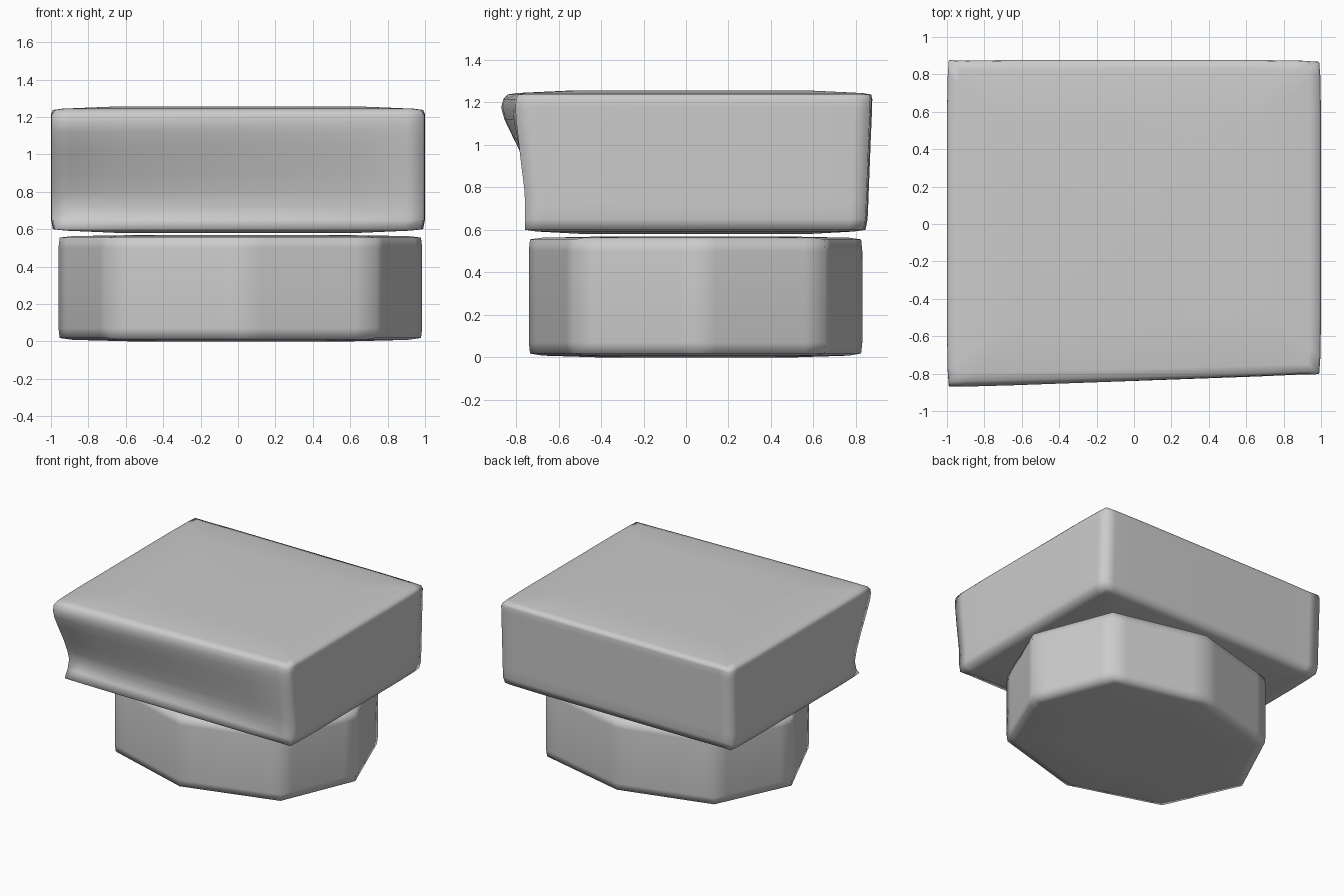
import bpy, bmesh
from mathutils import Vector

if "Cube" in bpy.data.objects:
    bpy.data.objects.remove(bpy.data.objects["Cube"])


def lerp(a, b, t):
    return a + (b - a) * t


def loft(name, rings):
    """Skin equal-length rings from bottom to top, capping both ends."""
    bm = bmesh.new()
    loops = [[bm.verts.new(p) for p in ring] for ring in rings]
    n = len(loops[0])
    for lo, hi in zip(loops, loops[1:]):
        for i in range(n):
            j = (i + 1) % n
            bm.faces.new((lo[i], lo[j], hi[j], hi[i]))
    bm.faces.new(loops[0][::-1])
    bm.faces.new(loops[-1])
    for f in bm.faces:
        f.smooth = True
    bmesh.ops.recalc_face_normals(bm, faces=bm.faces[:])
    mesh = bpy.data.meshes.new(name)
    bm.to_mesh(mesh)
    bm.free()
    obj = bpy.data.objects.new(name, mesh)
    bpy.context.collection.objects.link(obj)
    return obj


def inset(ring, s, z):
    """Shrink a ring toward its centre and place it at height z."""
    c = sum((Vector(p) for p in ring), Vector()) / len(ring)
    return [(lerp(c.x, p[0], s), lerp(c.y, p[1], s), z) for p in ring]


# Base: slightly stretched octagonal block with softened rims
corners = [(.985, .05), (.75, .655), (.02, .83), (-.69, .635),
           (-.96, .06), (-.70, -.52), (.01, -.74), (.74, -.53)]
plan = []
for k, a in enumerate(corners):
    b = corners[(k + 1) % 8]
    plan += [(lerp(a[0], b[0], t), lerp(a[1], b[1], t), 0) for t in (0, .15, .85)]
base_levels = [(.60, 0), (.92, .008), (.993, .018), (1, .07),
               (1, .50), (.993, .555), (.92, .563), (.60, .568)]
loft("base", [inset(plan, s, z) for s, z in base_levels])


# Upper slab: box with a slanted, concave front and a leaning back
def slab_ring(z, front_left, front_right, back, half):
    soft = .01
    steps = (-1, -.9, -.65, .65, .9)
    pts = []

    def bulge(t):
        return soft if abs(t) == 1 else soft * .4 if abs(t) == .9 else 0

    for t in steps:                                    # front
        y = lerp(front_left, front_right, (t + 1) / 2)
        pts.append((t * half + (soft if t == -1 else 0), y + bulge(t) * .5, z))
    for t in steps:                                    # right
        y = lerp(front_right, back, (t + 1) / 2)
        pts.append((half - bulge(t), y, z))
    for t in steps:                                    # back
        pts.append((-t * half - (soft if t == -1 else 0), back - bulge(t), z))
    for t in steps:                                    # left
        y = lerp(back, front_left, (t + 1) / 2)
        pts.append((-half + bulge(t), y, z))
    return pts


# height, front-left y, front-right y, back y, half width
profile = [(.60, -.745, -.757, .845, .99),
           (.65, -.695, -.757, .855, 1),
           (.72, -.675, -.757, .858, 1),
           (.80, -.70, -.762, .861, 1),
           (.90, -.745, -.775, .865, 1),
           (1.03, -.815, -.79, .870, 1),
           (1.12, -.86, -.80, .874, 1),
           (1.175, -.875, -.803, .876, 1),
           (1.215, -.865, -.80, .877, 1),
           (1.237, -.845, -.79, .872, .99)]
body = [slab_ring(*row) for row in profile]
bottom = [inset(body[0], .65, .58), inset(body[0], .93, .592)]
top = [inset(body[-1], .95, 1.244), inset(body[-1], .68, 1.255)]
loft("upper_slab", bottom + body + top)
